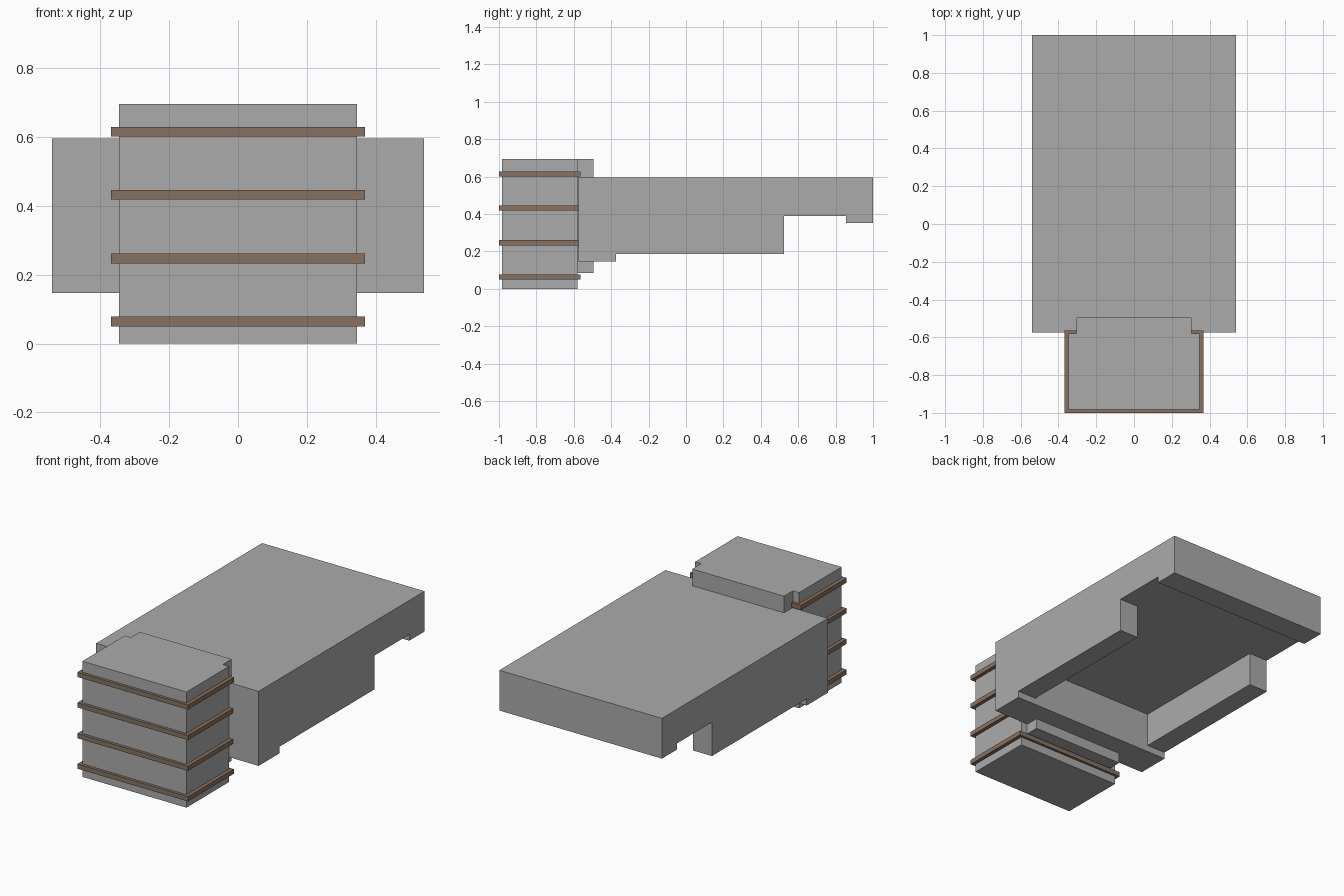
import bpy
import bmesh

old = bpy.data.objects.get("Cube")
if old:
    bpy.data.objects.remove(old, do_unlink=True)


def make_material(name, rgb):
    mat = bpy.data.materials.new(name)
    mat.use_nodes = True
    color = (*rgb, 1.0)
    mat.diffuse_color = color
    mat.node_tree.nodes["Principled BSDF"].inputs["Base Color"].default_value = color
    return mat


grey = make_material("stone grey", (0.41, 0.41, 0.41))
brown = make_material("strap brown", (0.245, 0.17, 0.12))


def finish(name, bm, mat):
    bmesh.ops.recalc_face_normals(bm, faces=bm.faces)
    mesh = bpy.data.meshes.new(name)
    bm.to_mesh(mesh)
    bm.free()
    mesh.materials.append(mat)
    obj = bpy.data.objects.new(name, mesh)
    bpy.context.collection.objects.link(obj)
    return obj


def extrude_profile(name, points, axis, start, end, mat):
    """Extrude a closed outline along x (points are y, z) or z (points are x, y)."""
    bm = bmesh.new()
    if axis == "x":
        verts = [bm.verts.new((start, a, b)) for a, b in points]
        offset = (end - start, 0, 0)
    else:
        verts = [bm.verts.new((a, b, start)) for a, b in points]
        offset = (0, 0, end - start)
    face = bm.faces.new(verts)
    moved = bmesh.ops.extrude_face_region(bm, geom=[face], use_keep_orig=True)["geom"]
    bmesh.ops.translate(bm, vec=offset,
                        verts=[v for v in moved if isinstance(v, bmesh.types.BMVert)])
    return finish(name, bm, mat)


def box(name, x, y, z, mat):
    outline = [(x[0], y[0]), (x[1], y[0]), (x[1], y[1]), (x[0], y[1])]
    return extrude_profile(name, outline, "z", z[0], z[1], mat)


HALF = 0.54       # half width of the body
WALL = 0.125      # side wall thickness
TOP = 0.595
SLAB = 0.39       # underside of the deck
FRONT = -0.575
INNER = -0.375    # back of the front wall

# Body: deck with a front wall and a rear lip, in one stepped profile
deck = [(FRONT, 0.147), (INNER, 0.147), (INNER, SLAB), (0.855, SLAB),
        (0.855, 0.353), (1.0, 0.353), (1.0, TOP), (FRONT, TOP)]
extrude_profile("body_deck", deck, "x", -HALF, HALF, grey)

# Side walls hanging below the deck
for side, name in ((1, "left_side_wall"), (-1, "right_side_wall")):
    xs = sorted((side * HALF, side * (HALF - WALL)))
    box(name, xs, (INNER, 0.525), (0.187, SLAB), grey)

# Front block and the narrower neck joining it to the body
box("front_block", (-0.346, 0.346), (-0.983, -0.58), (0, 0.695), grey)
box("neck", (-0.305, 0.305), (-0.58, -0.495), (0.085, 0.695), grey)

# Straps around the front block: closed rings
for i, z in enumerate((0.064, 0.247, 0.432, 0.615)):
    strap = box(f"strap_{i + 1}", (-0.368, 0.368), (-1.0, -0.565),
                (z - 0.014, z + 0.014), brown)
